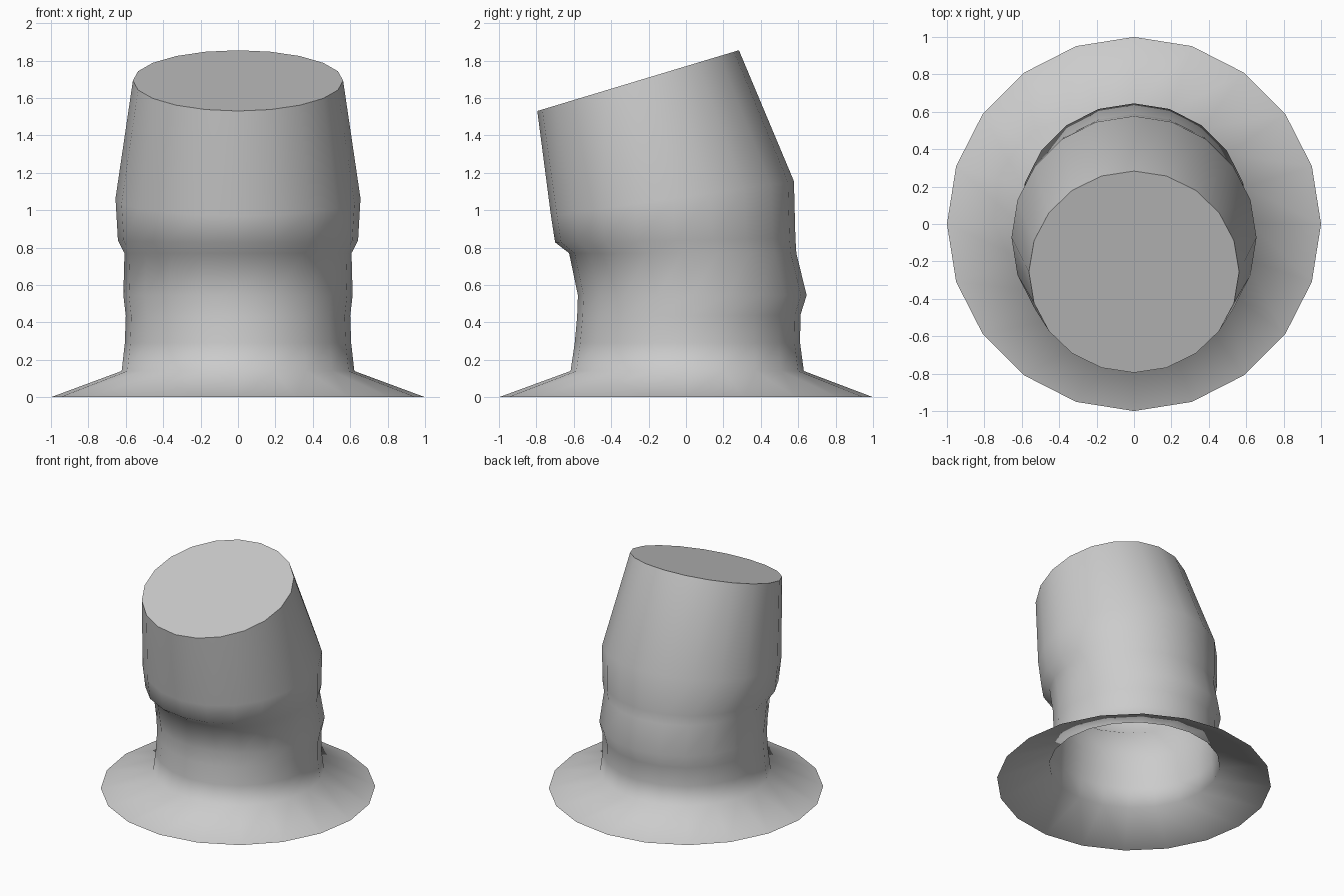
import bpy, bmesh
from math import sin, cos, pi, radians

if "Cube" in bpy.data.objects:
    bpy.data.objects.remove(bpy.data.objects["Cube"])

SIDES = 20

# Each ring: half width in x, front point (y, z), back point (y, z)
RINGS = [
    (1.000, (-1.000, 0.000), (1.000, 0.000)),   # flange rim
    (0.622, (-0.617, 0.140), (0.630, 0.140)),   # flange top
    (0.605, (-0.595, 0.290), (0.610, 0.290)),
    (0.600, (-0.582, 0.430), (0.612, 0.440)),
    (0.613, (-0.578, 0.545), (0.645, 0.545)),   # rear bulge
    (0.607, (-0.625, 0.770), (0.590, 0.770)),   # front crease
    (0.642, (-0.700, 0.828), (0.585, 0.850)),   # front step
    (0.655, (-0.722, 0.970), (0.577, 1.155)),   # bend
    (0.562, (-0.795, 1.530), (0.283, 1.855)),   # tilted top
]


def add_ring(bm, rx, front, back):
    """Elliptical ring, tilted so it passes through its front and back points."""
    cy, cz = (front[0] + back[0]) / 2, (front[1] + back[1]) / 2
    hy, hz = (back[0] - front[0]) / 2, (back[1] - front[1]) / 2
    angles = [2 * pi * i / SIDES for i in range(SIDES)]
    return [bm.verts.new((rx * cos(a), cy + hy * sin(a), cz + hz * sin(a)))
            for a in angles]


# Flanged pipe: loft through the rings, open below and capped on top
bm = bmesh.new()
loops = [add_ring(bm, *r) for r in RINGS]
for low, high in zip(loops, loops[1:]):
    for i in range(SIDES):
        j = (i + 1) % SIDES
        bm.faces.new((low[i], low[j], high[j], high[i]))
bm.faces.new(loops[-1])

mesh = bpy.data.meshes.new("flanged_pipe")
bm.to_mesh(mesh)
bm.free()
pipe = bpy.data.objects.new("flanged_pipe", mesh)
bpy.context.collection.objects.link(pipe)

# Smooth walls, sharp edge around the cap
bpy.context.view_layer.objects.active = pipe
pipe.select_set(True)
bpy.ops.object.shade_smooth_by_angle(angle=radians(75))
